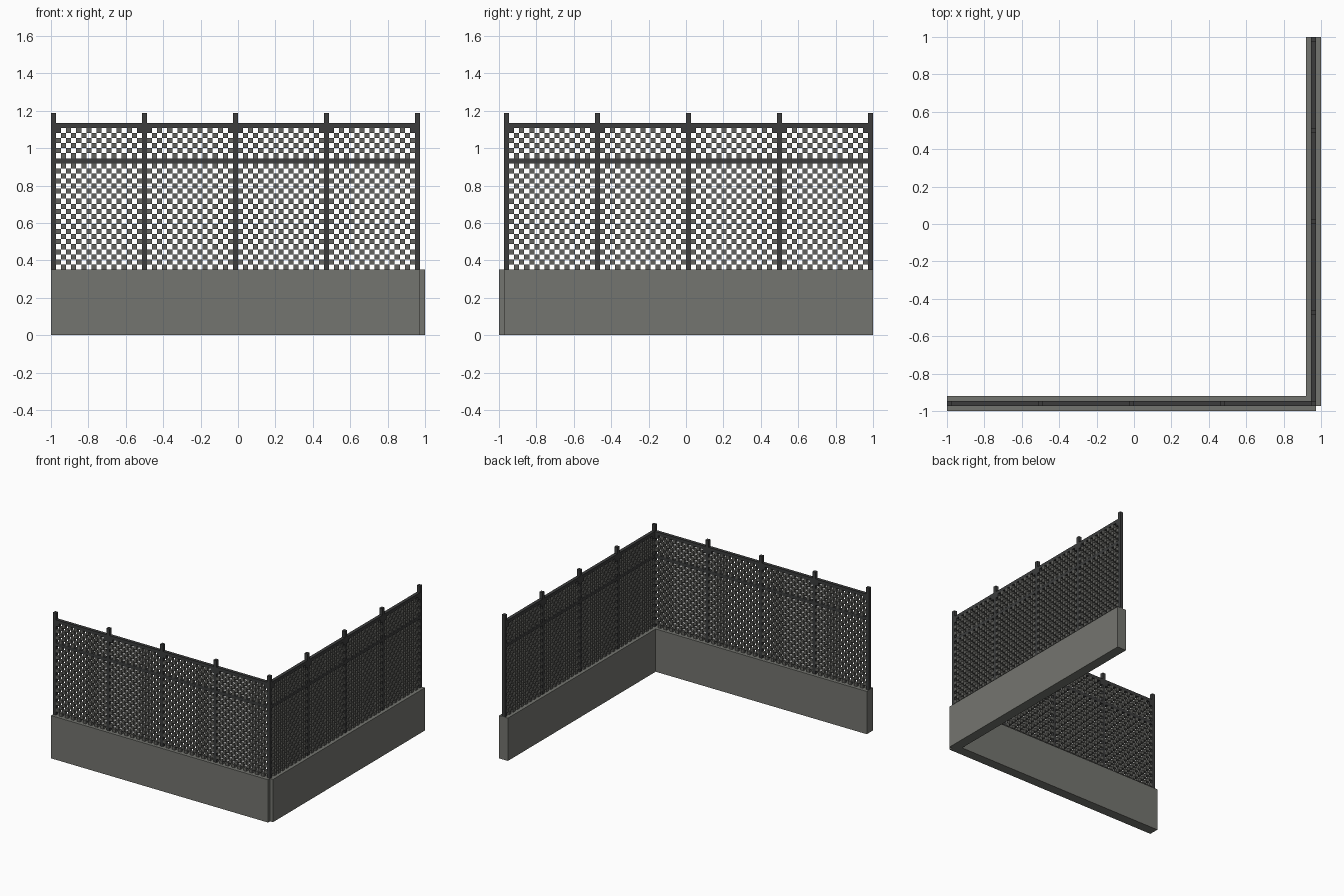
import bpy, bmesh

cube = bpy.data.objects.get("Cube")
if cube:
    bpy.data.objects.remove(cube, do_unlink=True)

U = 2 / 74          # one block of the grid the fence is built on
BASE, MID, TOP, POST_TOP = 13, 34, 41, 44
BAY, LAST = 18, 72


def material(name, rgb):
    mat = bpy.data.materials.new(name)
    mat.use_nodes = True
    mat.diffuse_color = (*rgb, 1)
    bsdf = next(n for n in mat.node_tree.nodes if n.type == 'BSDF_PRINCIPLED')
    bsdf.inputs["Base Color"].default_value = (*rgb, 1)
    bsdf.inputs["Roughness"].default_value = 0.9
    return mat


CONCRETE = material("concrete grey", (0.175, 0.178, 0.16))
STEEL = material("dark steel", (0.045, 0.046, 0.046))
MESH = material("mesh grey", (0.12, 0.12, 0.11))


def point(x, y, z):
    return (x * U - 1, y * U - 1, z * U)


def add_box(bm, lo, hi, index=0):
    """Box between two grid corners."""
    v = [bm.verts.new(point(x, y, z)) for x in (lo[0], hi[0])
         for y in (lo[1], hi[1]) for z in (lo[2], hi[2])]
    for q in ((0, 1, 3, 2), (4, 6, 7, 5), (0, 4, 5, 1),
              (2, 3, 7, 6), (0, 2, 6, 4), (1, 5, 7, 3)):
        bm.faces.new([v[i] for i in q]).material_index = index


def finish(name, bm, *mats):
    bmesh.ops.recalc_face_normals(bm, faces=bm.faces)
    me = bpy.data.meshes.new(name)
    bm.to_mesh(me)
    bm.free()
    for m in mats:
        me.materials.append(m)
    ob = bpy.data.objects.new(name, me)
    bpy.context.collection.objects.link(ob)
    return ob


# L-shaped base wall with a stepped outer corner
bm = bmesh.new()
outline = [(0, 0), (73, 0), (73, 1), (74, 1), (74, 74), (71, 74), (71, 3), (0, 3)]
floor = bm.faces.new([bm.verts.new(point(x, y, 0)) for x, y in outline])
ext = bmesh.ops.extrude_face_region(bm, geom=[floor], use_keep_orig=True)
for v in ext["geom"]:
    if isinstance(v, bmesh.types.BMVert):
        v.co.z = BASE * U
finish("base_wall", bm, CONCRETE)


def front_span(i, j):
    return (i, 1), (j, 2)


def right_span(i, j):
    return (72, 74 - j), (73, 74 - i)


def build_fence(side, span, posts):
    def block(bm, i, j, z0, z1, index=0):
        a, b = span(i, j)
        add_box(bm, (*a, z0), (*b, z1), index)

    # Upright posts
    bm = bmesh.new()
    for i in posts:
        block(bm, i, i + 1, BASE, POST_TOP)
    finish(side + "_posts", bm, STEEL)

    # Top and middle rails, one length per bay
    bm = bmesh.new()
    for i in range(0, LAST, BAY):
        for z in (MID, TOP):
            block(bm, i + 1, i + BAY, z, z + 1)
    finish(side + "_rails", bm, STEEL)

    # Checkered mesh blocks, dark where the top corners meet the posts
    bm = bmesh.new()
    for i in range(LAST):
        if i % BAY == 0:
            continue
        for z in range(BASE, TOP):
            if z != MID and (i + z) % 2:
                corner = z == TOP - 1 and i % BAY in (1, BAY - 1)
                block(bm, i, i + 1, z, z + 1, int(corner))
    finish(side + "_mesh", bm, MESH, STEEL)


build_fence("front", front_span, range(0, LAST + 1, BAY))
build_fence("left", right_span, range(0, LAST, BAY))
